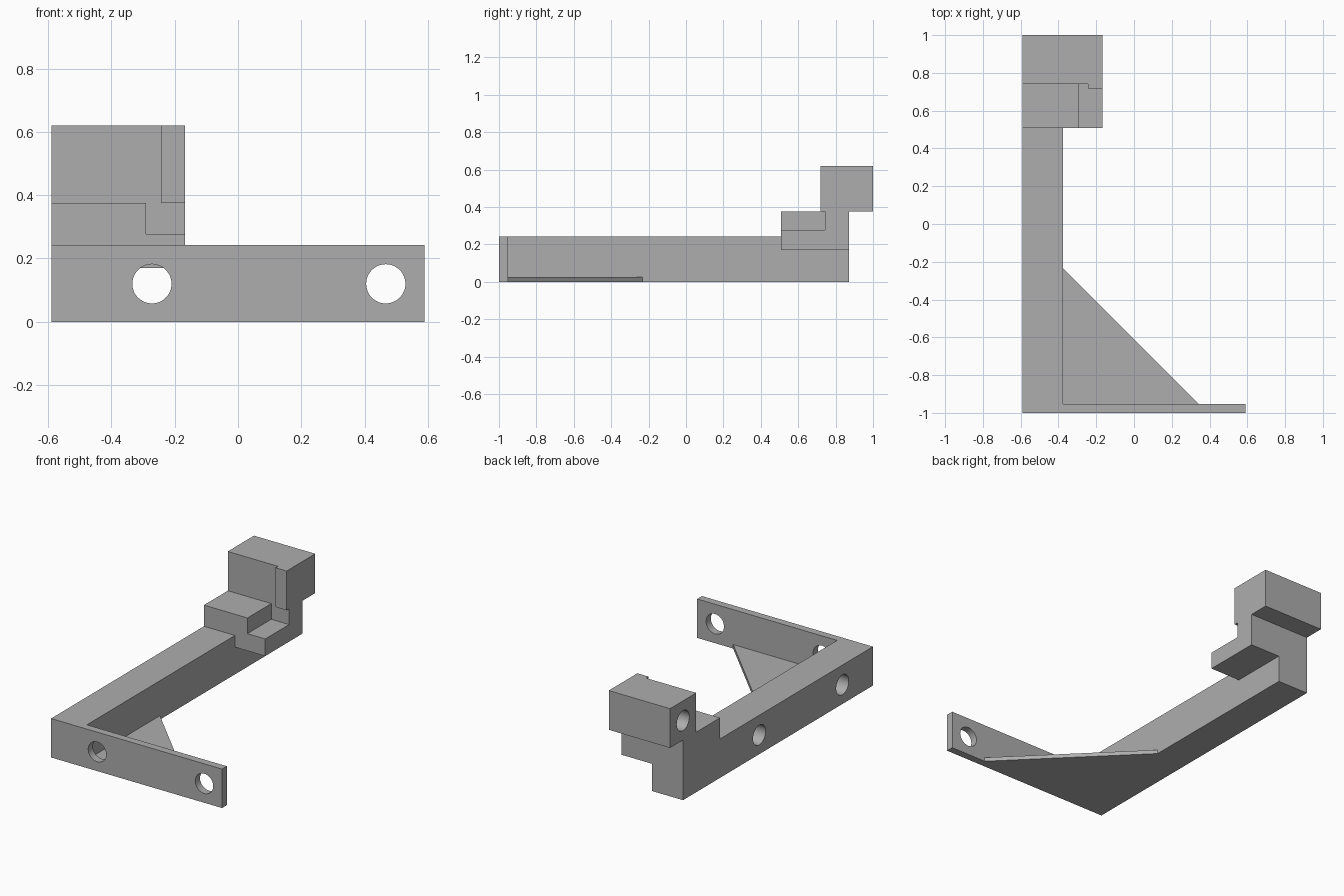
import bpy, bmesh, math
from mathutils import Matrix, Vector

default_cube = bpy.data.objects.get("Cube")
if default_cube:
    bpy.data.objects.remove(default_cube, do_unlink=True)

# Single plain grey
grey = bpy.data.materials.new("plain_grey")
grey.use_nodes = True
colour = (0.42, 0.42, 0.42, 1)
grey.diffuse_color = colour
grey.node_tree.nodes["Principled BSDF"].inputs["Base Color"].default_value = colour


def add_object(name, bm):
    bmesh.ops.recalc_face_normals(bm, faces=bm.faces[:])
    mesh = bpy.data.meshes.new(name)
    bm.to_mesh(mesh)
    bm.free()
    obj = bpy.data.objects.new(name, mesh)
    bpy.context.collection.objects.link(obj)
    mesh.materials.append(grey)
    return obj


def prism(name, outline, offset):
    """Extrude a closed 3D outline along an offset vector."""
    bm = bmesh.new()
    face = bm.faces.new([bm.verts.new(p) for p in outline])
    result = bmesh.ops.extrude_face_region(bm, geom=[face], use_keep_orig=True)
    moved = [g for g in result["geom"] if isinstance(g, bmesh.types.BMVert)]
    bmesh.ops.translate(bm, verts=moved, vec=Vector(offset))
    return add_object(name, bm)


def box(name, low, high):
    outline = [(low[0], low[1], low[2]), (high[0], low[1], low[2]),
               (high[0], high[1], low[2]), (low[0], high[1], low[2])]
    return prism(name, outline, (0, 0, high[2] - low[2]))


def bore(centre, axis, length, radius=0.062):
    """Round cutter centred on a point along X or Y."""
    turn = Matrix.Rotation(math.pi / 2, 4, "Y" if axis == "X" else "X")
    bm = bmesh.new()
    bmesh.ops.create_cone(bm, cap_ends=True, segments=48, radius1=radius,
                          radius2=radius, depth=length,
                          matrix=Matrix.Translation(centre) @ turn)
    return add_object("hole_cutter", bm)


def cut(target, cutters):
    """Subtract each cutter, then discard it."""
    bpy.context.view_layer.objects.active = target
    for cutter in cutters:
        cutter.hide_render = True
        mod = target.modifiers.new("cut", "BOOLEAN")
        mod.operation = "DIFFERENCE"
        mod.solver = "EXACT"
        mod.object = cutter
        bpy.ops.object.modifier_apply(modifier=mod.name)
        bpy.data.objects.remove(cutter, do_unlink=True)


# Shared dimensions
outer, inner, right_end = -0.59, -0.376, 0.59
plate_back, arm_back = -0.953, 0.872
height, mid, hole_z, depth = 0.243, 0.375, 0.12, 0.15
block_side = -0.167

# L-shaped frame: long side arm and thin front plate
footprint = [(outer, -1), (right_end, -1), (right_end, plate_back),
             (inner, plate_back), (inner, arm_back), (outer, arm_back)]
frame = prism("l_frame", [(x, y, 0) for x, y in footprint], (0, 0, height))
plate_holes = [bore((x, -1, hole_z), "Y", 0.3) for x in (-0.272, 0.467)]
arm_holes = [bore((outer, y, hole_z), "X", 2 * depth) for y in (-0.7, 0.12)]
cut(frame, plate_holes + arm_holes)

# Thin triangular gusset in the corner
gusset = prism("corner_gusset", [(inner, plate_back, 0), (0.342, plate_back, 0),
                                 (inner, -0.233, 0)], (0, 0, 0.025))

# Stepped mounting block at the back end of the arm
profile = [(0.507, 0.17), (arm_back, 0.17), (arm_back, mid), (1, mid),
           (1, 0.62), (0.718, 0.62), (0.718, mid), (0.507, mid)]
block = prism("mounting_block", [(outer, y, z) for y, z in profile],
              (block_side - outer, 0, 0))
cut(block, [
    # relief leaving a narrow lip on the upper face
    box("relief_cutter", (outer - 0.1, 0.6, mid), (-0.243, 0.742, 0.7)),
    # low notch in the step, running under the lip
    box("notch_cutter", (-0.29, 0.4, 0.277), (0, 0.742, mid)),
    bore((outer, arm_back, 0.497), "X", 2 * depth),
])

# Smooth bores, sharp corners
bpy.ops.object.select_all(action="DESELECT")
for obj in (frame, gusset, block):
    obj.select_set(True)
bpy.context.view_layer.objects.active = frame
bpy.ops.object.shade_smooth_by_angle(angle=math.radians(30))
